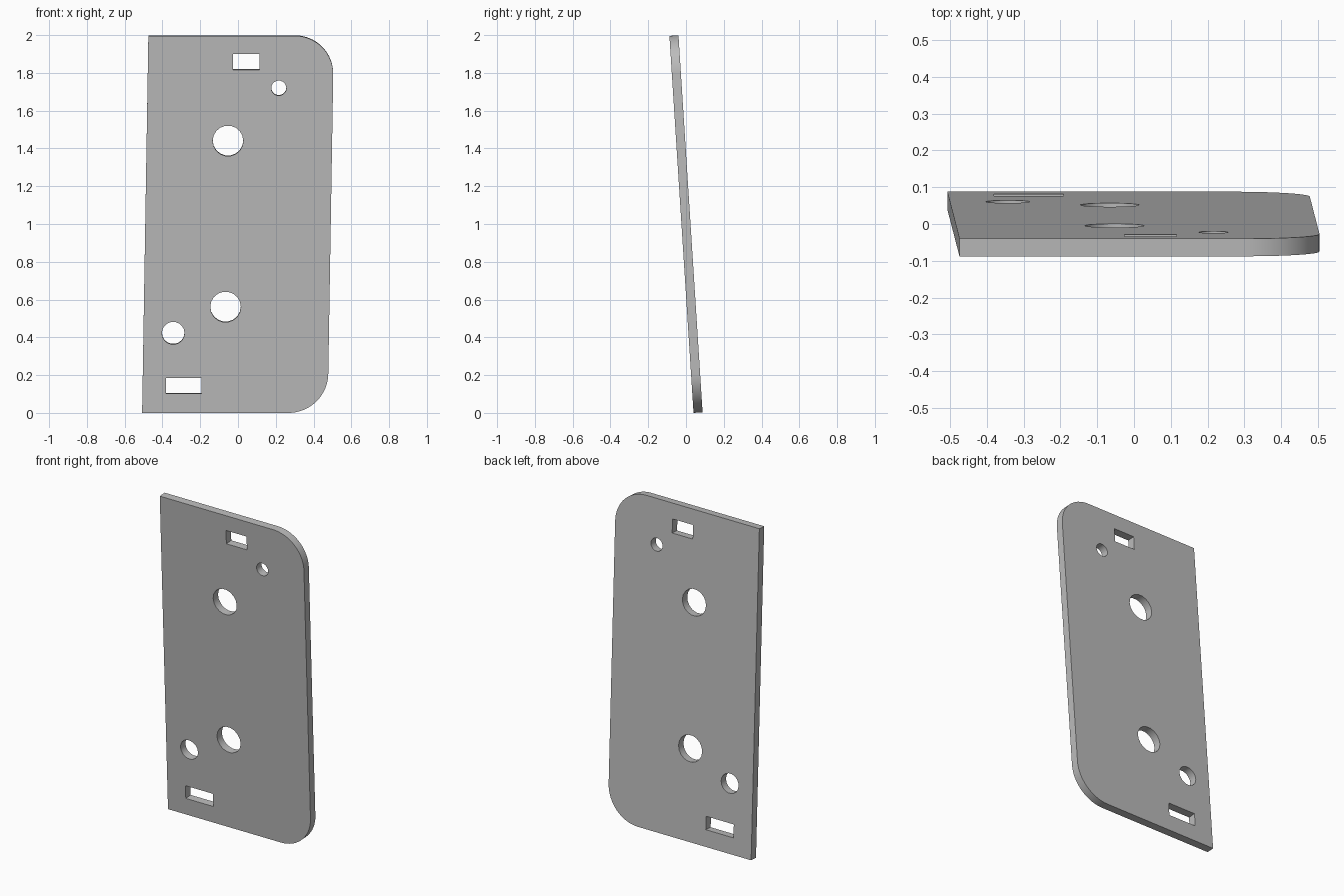
import bpy, bmesh, math
from mathutils import Matrix

if "Cube" in bpy.data.objects:
    bpy.data.objects.remove(bpy.data.objects["Cube"], do_unlink=True)

HALF_W, HALF_H, CORNER = 0.491, 1.0, 0.207
THICK, SHEAR, LEAN = 0.048, 0.0165, math.radians(3.66)


def arc(cx, cz, r, start, end, steps):
    return [(cx + r * math.cos(math.radians(start + (end - start) * i / steps)),
             cz + r * math.sin(math.radians(start + (end - start) * i / steps)))
            for i in range(steps + 1)]


def circle(cx, cz, r, sides=18):
    return arc(cx, cz, r, 0, 360, sides)[:-1]


def slot(x0, x1, z0, z1):
    return [(x0, z0), (x1, z0), (x1, z1), (x0, z1)]


# Outline: square corners on one side, rounded on the other
inner_x, inner_z = HALF_W - CORNER, HALF_H - CORNER
outline = ([(-HALF_W, HALF_H), (-HALF_W, -HALF_H)]
           + arc(inner_x, -inner_z, CORNER, -90, 0, 16)
           + arc(inner_x, inner_z, CORNER, 0, 90, 16))
# Undo the sideways slant for the openings, which stay true circles and rectangles
outline = [(x + SHEAR * z, z) for x, z in outline]

openings = [
    circle(-0.053, 0.443, 0.081),
    circle(-0.066, -0.438, 0.081),
    circle(-0.343, -0.577, 0.06),
    circle(0.216, 0.723, 0.04),
    slot(-0.026, 0.115, 0.82, 0.905),
    slot(-0.381, -0.192, -0.897, -0.816),
]

# Filled flat curve with thickness
curve = bpy.data.curves.new("plate_profile", "CURVE")
curve.dimensions, curve.fill_mode, curve.extrude = "2D", "BOTH", THICK / 2
for loop in [outline] + openings:
    spline = curve.splines.new("POLY")
    spline.points.add(len(loop) - 1)
    for point, (x, z) in zip(spline.points, loop):
        point.co = (x, z, 0, 1)
    spline.use_cyclic_u = True
helper = bpy.data.objects.new("plate_profile", curve)
bpy.context.collection.objects.link(helper)
bpy.context.view_layer.update()
mesh = bpy.data.meshes.new_from_object(
    helper.evaluated_get(bpy.context.evaluated_depsgraph_get()))
bpy.data.objects.remove(helper, do_unlink=True)
bpy.data.curves.remove(curve)

# Weld, then stand the plate up with its lean
bm = bmesh.new()
bm.from_mesh(mesh)
bmesh.ops.remove_doubles(bm, verts=bm.verts, dist=0.0001)
bmesh.ops.recalc_face_normals(bm, faces=bm.faces)
bm.transform(Matrix.Translation((0, 0, 1)) @ Matrix.Rotation(math.pi / 2 + LEAN, 4, "X"))
low = min(v.co.z for v in bm.verts)
bmesh.ops.translate(bm, verts=bm.verts, vec=(0, 0, -low))
bm.to_mesh(mesh)
bm.free()
mesh.name = "mounting_plate"

plate = bpy.data.objects.new("mounting_plate", mesh)
bpy.context.collection.objects.link(plate)

# Plain grey
grey = bpy.data.materials.new("grey")
grey.use_nodes = True
colour = (0.5, 0.5, 0.5, 1)
grey.diffuse_color = colour
grey.node_tree.nodes["Principled BSDF"].inputs["Base Color"].default_value = colour
mesh.materials.clear()
mesh.materials.append(grey)

bpy.ops.object.select_all(action="DESELECT")
plate.select_set(True)
bpy.context.view_layer.objects.active = plate
bpy.ops.object.shade_smooth_by_angle(angle=math.radians(30))
